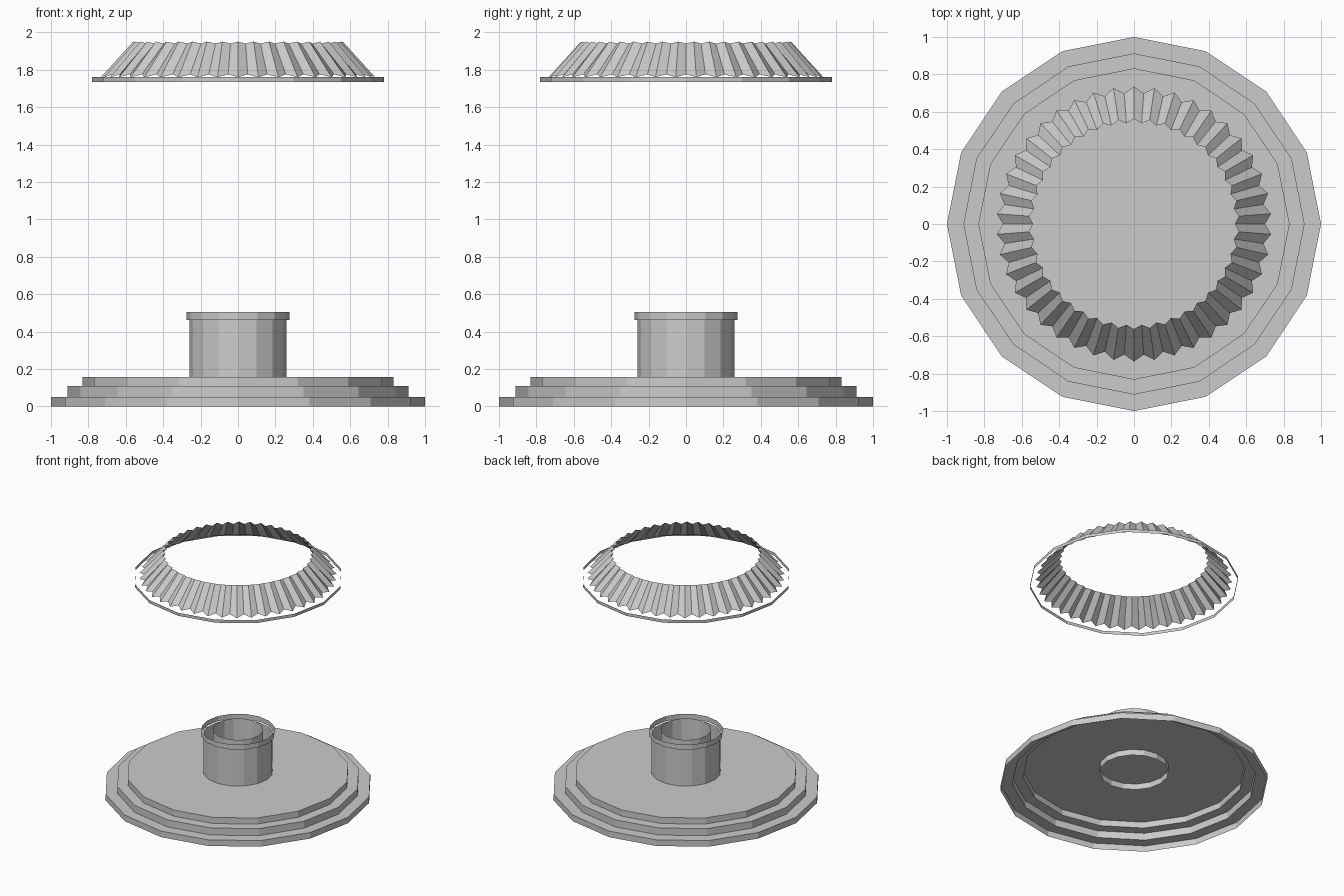
import bpy
from math import sin, cos, pi

if "Cube" in bpy.data.objects:
    bpy.data.objects.remove(bpy.data.objects["Cube"])


def lathe(name, profiles, sides=16, cap=False):
    """Revolve open (radius, z) profiles into thin shells; optionally cap the last loop."""
    verts, faces = [], []
    for profile in profiles:
        start = len(verts)
        for r, z in profile:
            verts += [(r * cos(2 * pi * i / sides), r * sin(2 * pi * i / sides), z)
                      for i in range(sides)]
        for k in range(len(profile) - 1):
            a = start + k * sides
            for i in range(sides):
                j = (i + 1) % sides
                faces.append((a + i, a + j, a + sides + j, a + sides + i))
    if cap:
        faces.append(tuple(range(len(verts) - sides, len(verts))))
    return make(name, verts, faces)


def make(name, verts, faces):
    mesh = bpy.data.meshes.new(name)
    mesh.from_pydata(verts, [], faces)
    obj = bpy.data.objects.new(name, mesh)
    bpy.context.collection.objects.link(obj)
    return obj


# Stepped base, open underneath
lathe("stepped_base", [[(1, 0), (1, .05), (.912, .05), (.912, .108),
                        (.832, .108), (.832, .158)]], cap=True)

# Hub: open outer and inner sleeves with a rim band
lathe("hub_outer_sleeve", [[(.26, .11), (.26, .465)]])
lathe("hub_inner_sleeve", [[(.19, .158), (.19, .505)]])
lathe("hub_rim", [[(.275, .463), (.275, .505)]])

# Thin band under the pleated ring
lathe("lower_band", [[(.78, 1.735), (.78, 1.76)]])

# Pleated conical ring
n = 84
verts = []
for outer, inner in (((.735, 1.76), (.70, 1.775)), ((.562, 1.95), (.54, 1.94))):
    for i in range(n):
        r, z = inner if i % 2 == 0 else outer
        a = 2 * pi * i / n
        verts.append((r * cos(a), r * sin(a), z))
make("pleated_ring", verts,
     [(i, (i + 1) % n, n + (i + 1) % n, n + i) for i in range(n)])
